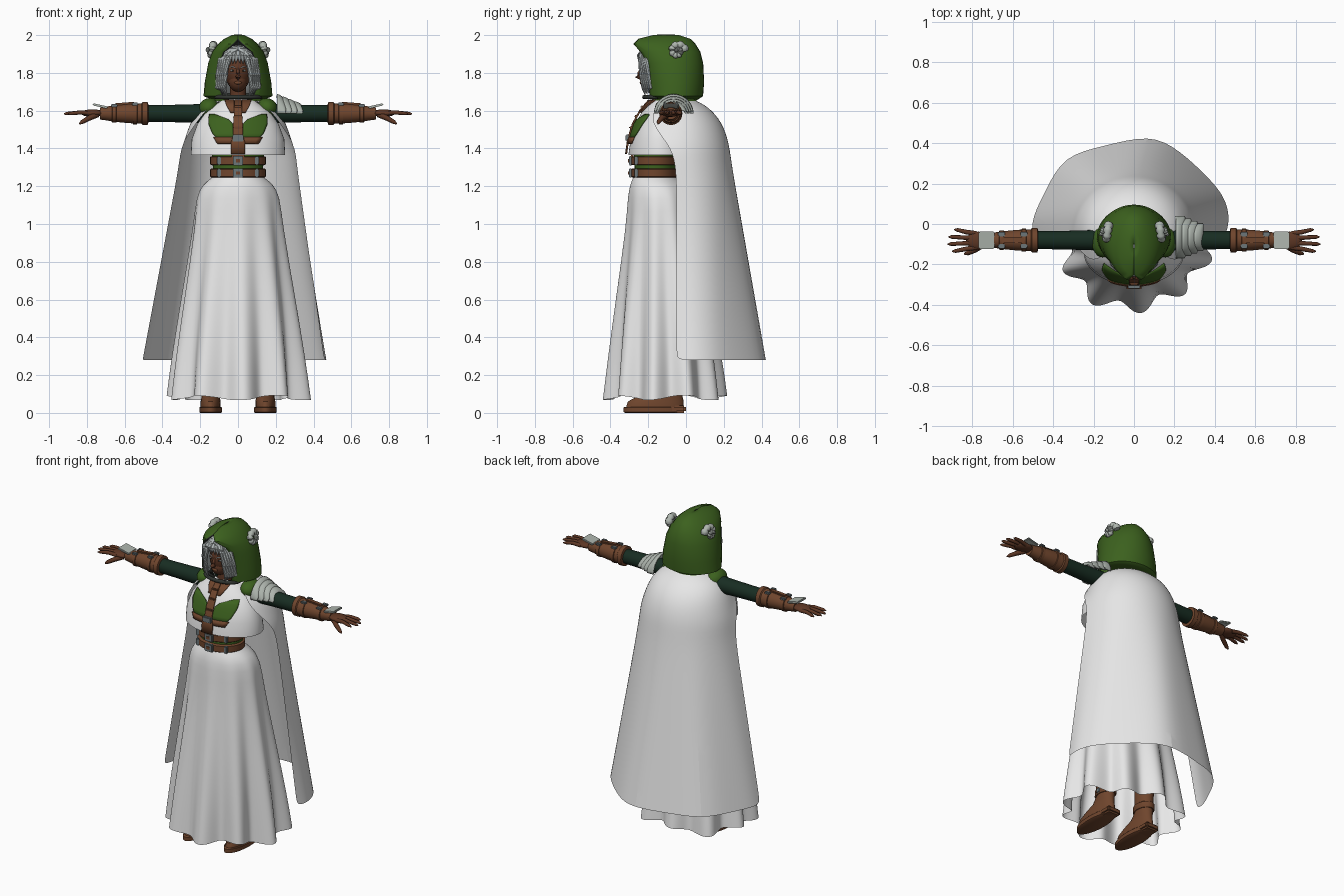
import bpy, bmesh
from math import sin, cos, pi, radians, sqrt
from mathutils import Vector, Matrix

cube = bpy.data.objects.get("Cube")
if cube:
    bpy.data.objects.remove(cube)


def material(name, *rgb):
    m = bpy.data.materials.new(name)
    m.use_nodes = True
    m.diffuse_color = (*rgb, 1)
    m.node_tree.nodes["Principled BSDF"].inputs["Base Color"].default_value = (*rgb, 1)
    return m


WHITE = material("white cloth", .8, .8, .8)
METAL = material("pale metal", .42, .46, .42)
HAIR = material("silver hair", .45, .49, .49)
GREEN = material("moss green", .045, .12, .013)
DARK = material("deep green", .009, .026, .016)
BROWN = material("brown leather", .16, .06, .026)
SKIN = material("dark skin", .11, .038, .018)
LINING = material("charcoal lining", .03, .035, .03)
STEEL = material("grey steel", .15, .18, .19)


def finish(name, bm, mats, thick=0, subsurf=0):
    """Turn a bmesh into a smooth object with sharp creases."""
    bmesh.ops.recalc_face_normals(bm, faces=bm.faces[:])
    me = bpy.data.meshes.new(name)
    bm.to_mesh(me)
    bm.free()
    me.shade_smooth()
    me.set_sharp_from_angle(angle=radians(40))
    for m in mats if isinstance(mats, tuple) else (mats,):
        me.materials.append(m)
    ob = bpy.data.objects.new(name, me)
    bpy.context.collection.objects.link(ob)
    if subsurf:
        mod = ob.modifiers.new("smooth", 'SUBSURF')
        mod.levels = mod.render_levels = subsurf
    if thick:
        mod = ob.modifiers.new("thickness", 'SOLIDIFY')
        mod.thickness = thick
        mod.offset = 0
        if len(me.materials) > 1:
            mod.material_offset = mod.material_offset_rim = 1
    return ob


def grid(name, rows, mats, closed=False, cap=False, **kw):
    """Skin a list of point rows."""
    bm = bmesh.new()
    vs = [[bm.verts.new(p) for p in r] for r in rows]
    n = len(rows[0])
    for a, b in zip(vs, vs[1:]):
        for i in range(n if closed else n - 1):
            j = (i + 1) % n
            bm.faces.new((a[i], a[j], b[j], b[i]))
    if cap:
        bm.faces.new(vs[0])
        bm.faces.new(vs[-1])
    return finish(name, bm, mats, **kw)


def loft(name, rings, mats, n=32, cap=True, x=0, **kw):
    """Rings of (z, centre y, half width, half depth)."""
    rows = [[(x + rx * cos(2 * pi * i / n), cy + ry * sin(2 * pi * i / n), z) for i in range(n)]
            for z, cy, rx, ry in rings]
    return grid(name, rows, mats, True, cap, **kw)


def tube(name, pts, radii, mats, n=10):
    pts = [Vector(p) for p in pts]
    rows = []
    for i, p in enumerate(pts):
        q = (pts[min(i + 1, len(pts) - 1)] - pts[max(i - 1, 0)]).to_track_quat('Z', 'Y')
        rows.append([p + q @ Vector((radii[i] * cos(2 * pi * k / n), radii[i] * sin(2 * pi * k / n), 0))
                     for k in range(n)])
    return grid(name, rows, mats, True, True)


def box(name, loc, size, mat, tilt=0, bevel=.004):
    bm = bmesh.new()
    bmesh.ops.create_cube(bm, size=1, matrix=Matrix.Translation(loc) @ Matrix.Rotation(tilt, 4, 'Y')
                          @ Matrix.Diagonal((*size, 1)))
    bmesh.ops.bevel(bm, geom=bm.edges[:], offset=bevel, segments=2, affect='EDGES')
    return finish(name, bm, mat)


def ball(name, loc, size, mat, tilt=0):
    bm = bmesh.new()
    bmesh.ops.create_uvsphere(bm, u_segments=24, v_segments=16, radius=1, matrix=Matrix.Translation(loc)
                              @ Matrix.Rotation(tilt, 4, 'Y') @ Matrix.Diagonal((*size, 1)))
    return finish(name, bm, mat)


# Pleated skirt, pleats deepening toward the hem
N = 160
rows = []
for z, cy, rx, ry, fold in [(1.245, -.165, .14, .115, 0), (1.21, -.15, .185, .145, 0), (1.15, -.135, .222, .172, .01),
                            (1, -.13, .235, .182, .025), (.6, -.12, .295, .24, .065), (.3, -.11, .335, .28, .1),
                            (.08, -.108, .355, .3, .13)]:
    ring = []
    for i in range(N):
        a = 2 * pi * i / N
        r = 1 + fold * (cos(10 * (a + radians(85))) * .8 + .25 * sin(3 * a + 1))
        ring.append((rx * r * cos(a), cy + ry * r * sin(a), z + .1 * fold * sin(5 * a)))
    rows.append(ring)
grid("skirt", rows, WHITE, True, subsurf=1)

# Long cloak: wavy hem rising to rounded shoulders
hem = [(-.505, -.03), (-.5, .04), (-.44, .16), (-.35, .34), (-.15, .385), (.08, .445),
       (.22, .37), (.38, .22), (.45, .13), (.475, .03), (.455, -.05)]


def arc(a, b, extent):
    steps = [radians(extent) * (i - 5) / 5 for i in range(11)]
    return [(a * sin(t), -.05 + b * cos(t)) for t in steps]


top = arc(.31, .295, 90)
rows = [[(*p, .28) for p in hem]]
for f in (.05, .45, .75):
    rows.append([(h[0] + (t[0] - h[0]) * f, h[1] + (t[1] - h[1]) * f, .28 + 1.04 * f) for h, t in zip(hem, top)])
for z, a, b, e in [(1.32, .31, .295, 90), (1.42, .305, .285, 98), (1.54, .265, .25, 125),
                   (1.625, .2, .17, 130), (1.66, .1, .09, 130)]:
    rows.append([(*p, z) for p in arc(a, b, e)])
grid("cloak", rows, WHITE, subsurf=2)

# Cropped blouse
blouse = [(1.365, -.135, .25, .17), (1.45, -.135, .245, .158), (1.53, -.13, .215, .138),
          (1.6, -.125, .165, .105), (1.665, -.12, .07, .055)]
loft("blouse", blouse, WHITE, 48, cap=False)


def on_blouse(x, z, off):
    """Point just in front of the blouse."""
    z = min(max(z, blouse[0][0]), blouse[-1][0])
    for a, b in zip(blouse, blouse[1:]):
        if z <= b[0]:
            f = (z - a[0]) / (b[0] - a[0])
            _, cy, rx, ry = [p + (q - p) * f for p, q in zip(a, b)]
            return (x, cy - ry * sqrt(max(0, 1 - (x / rx) ** 2)) - off, z)


def panel(name, spans, mat, off):
    rows = [[on_blouse(x0 + (x1 - x0) * i / 10, z, off) for i in range(11)] for z, x0, x1 in spans]
    grid(name, rows, mat, thick=.009)


for s, side in ((1, "left"), (-1, "right")):
    panel(side + "_bodice_cup", [(z, s * a, s * b) for z, a, b in
          [(1.45, .02, .11), (1.48, .02, .135), (1.53, .028, .155), (1.552, .05, .155), (1.58, .125, .15)]], GREEN, .006)
    panel(side + "_collar_strip", [(z, s * a, s * b) for z, a, b in
          [(1.59, .02, .04), (1.625, .02, .06), (1.655, .02, .07)]], BROWN, .008)
panel("under_bust_strap", [(1.425, -.11, .11), (1.46, -.13, .13)], BROWN, .01)
panel("centre_strap", [(1.37, -.037, .037), (1.43, -.037, .037), (1.47, -.025, .025),
                       (1.53, -.025, .025), (1.6, -.02, .02), (1.655, -.018, .018)], BROWN, .014)
box("chest_buckle", (0, -.31, 1.455), (.06, .02, .035), STEEL)
for z in (1.51, 1.57, 1.62):
    box("chest_clasp", on_blouse(0, z, .02), (.045, .014, .014), BROWN)

# Waist and belts
loft("waist", [(1.2, -.165, .14, .112), (1.3, -.165, .133, .107), (1.385, -.165, .14, .112), (1.5, -.14, .15, .11)], GREEN)
for z in (1.27, 1.335):
    loft("belt", [(z - .023, -.17, .142, .116), (z - .019, -.17, .147, .121),
                  (z + .019, -.17, .147, .121), (z + .023, -.17, .142, .116)], BROWN, 40)
    box("belt_buckle", (0, -.294, z), (.055, .018, .05), STEEL)
    box("belt_buckle_centre", (0, -.3, z), (.03, .014, .025), BROWN)
    for x in (-.1, .1):
        box("belt_stud_plate", (x, -.264, z), (.02, .018, .045), STEEL)
box("belt_front_tab", (0, -.285, 1.375), (.07, .012, .05), BROWN)

# Head and face
ball("head", (0, -.155, 1.81), (.07, .088, .105), SKIN)
ball("jaw", (0, -.185, 1.755), (.05, .055, .055), SKIN)
tube("neck", [(0, -.13, 1.6), (0, -.135, 1.68), (0, -.14, 1.78)], [.055, .042, .042], SKIN, 20)
tube("nose", [(0, -.236, 1.825), (0, -.25, 1.795), (0, -.258, 1.782), (0, -.24, 1.77)], [.006, .01, .014, .008], SKIN)
ball("lips", (0, -.236, 1.748), (.02, .009, .009), BROWN)
for s in (1, -1):
    ball("eye", (s * .028, -.229, 1.812), (.013, .008, .006), HAIR)
    ball("pupil", (s * .028, -.235, 1.812), (.005, .004, .005), LINING)
    tube("eyebrow", [(s * .013, -.24, 1.826), (s * .03, -.236, 1.834), (s * .045, -.222, 1.829)], [.002, .004, .001], HAIR)


def shell(name, spans, mats, **kw):
    """Open-fronted wrap: (z, half width, front y, back y, wrap angle)."""
    rows = []
    for z, w, yf, yb, e in spans:
        e = radians(e)
        ry = (yb - yf) / (1 - cos(e))
        rows.append([(w * sin(e * (i - 16) / 16), yb - ry + ry * cos(e * (i - 16) / 16), z) for i in range(33)])
    return grid(name, rows, mats, **kw)


# Hair: cap, side locks and fringe
shell("hair_cap", [(1.69, .1, -.18, -.03, 120), (1.8, .102, -.2, -.02, 118), (1.88, .09, -.23, -.04, 135),
                   (1.925, .062, -.25, -.07, 180), (1.945, .01, -.18, -.13, 180)], HAIR, thick=.012)
for s in (1, -1):
    for k in range(5):
        x = .066 + .01 * k
        tube("side_lock", [(s * .03, -.225, 1.925), (s * (x - .012), -.24 + .008 * k, 1.87),
                           (s * x, -.235 + .01 * k, 1.79), (s * (x + .005), -.225 + .01 * k, 1.72),
                           (s * (x - .008), -.215 + .01 * k, 1.68 + .007 * k)], [.009, .014, .013, .011, .002], HAIR, 8)
    for k in range(4):
        x = .006 + .016 * k
        tube("fringe_lock", [(s * x * .5, -.22, 1.93), (s * x, -.25 + .003 * k, 1.89),
                             (s * (x + .006), -.248 + .005 * k, 1.85 - .004 * k)], [.01, .012, .002], HAIR, 8)

# Hood with charcoal lining, and its curled horns
shell("hood", [(1.657, .12, -.16, .05, 160), (1.68, .178, -.19, .085, 152), (1.75, .17, -.19, .09, 142),
               (1.85, .152, -.2, .085, 140), (1.91, .13, -.235, .07, 145), (1.95, .1, -.275, .045, 165),
               (1.975, .07, -.25, .02, 180), (1.995, .03, -.17, -.04, 180), (1.998, .003, -.12, -.1, 180)],
      (GREEN, LINING), thick=.012)
tube("hood_hem", [(.115 * cos(a), -.15 + .07 * sin(a), 1.672) for a in [pi + pi * i / 12 for i in range(13)]],
     [.012] * 13, LINING)
for s, side in ((1, "left"), (-1, "right")):
    pts, radii = [], []
    for i in range(37):
        a, f = i * pi / 12, i / 36
        r = .036 * (1 - f) + .004
        pts.append((s * (.125 + .04 * f), -.045 + r * cos(a), 1.915 + r * sin(a)))
        radii.append((.024 - .014 * f) * (1 if i % 3 else .72))
    tube(side + "_horn", pts, radii, METAL)

for s, side in ((1, "left"), (-1, "right")):
    # Sleeve, gauntlet and straps
    Y, Z = -.08, 1.585
    def along(name, prof, mat, n=24):
        tube(side + name, [(s * x, Y, Z) for x, r in prof], [r for x, r in prof], mat, n)
    along("_sleeve", [(.1, .06), (.2, .05), (.3, .047), (.4, .045), (.49, .044)], DARK)
    along("_gauntlet", [(.475, .05), (.478, .06), (.505, .061), (.51, .054), (.58, .051), (.66, .043),
                        (.7, .036), (.73, .032)], BROWN)
    for x, r in ((.545, .057), (.655, .048)):
        along("_wrist_strap", [(x - .012, r - .004), (x - .01, r), (x + .01, r), (x + .012, r - .004)], BROWN)
        for y in (Y - .03, Y + .03):
            box(side + "_strap_buckle", (s * x, y, Z + r * .88), (.035, .022, .014), STEEL)
    box(side + "_wrist_plate", (s * .73, Y, Z + .04), (.08, .085, .012), METAL, s * -.22)
    box(side + "_forearm_plate", (s * .6, Y, Z + .052), (.11, .03, .012), BROWN, s * .08)
    # Hand
    ball(side + "_palm", (s * .77, Y - .002, Z + .002), (.062, .044, .02), SKIN)
    for k in range(4):
        y = Y - .036 + .023 * k
        spread = (k - 1.5) * .012
        end = (.9, .922, .918, .89)[k]
        tube(side + "_finger", [(s * .78, y, Z), (s * .83, y + spread * .4, Z + .006),
                                (s * (end - .015), y + spread, Z), (s * end, y + spread * 1.1, Z - .003)],
             [.012, .0115, .009, .003], SKIN)
    tube(side + "_thumb", [(s * .745, Y - .02, Z - .005), (s * .79, Y - .05, Z - .025),
                           (s * .825, Y - .065, Z - .045), (s * .84, Y - .068, Z - .055)], [.016, .014, .011, .004], SKIN)
    # Green shoulder flap
    ball(side + "_shoulder_flap", (s * .155, -.09, 1.615), (.055, .075, .05), GREEN, s * .5)
    # Boot
    bx = s * .145
    loft(side + "_boot_sole", [(0, -.17, .054, .15), (.004, -.17, .06, .16), (.028, -.17, .06, .16), (.032, -.17, .056, .155)], BROWN, x=bx)
    loft(side + "_boot", [(.03, -.165, .053, .152), (.06, -.16, .053, .148), (.085, -.14, .048, .122), (.11, -.105, .045, .085),
                          (.15, -.085, .046, .065), (.3, -.08, .054, .062), (.45, -.08, .06, .066)], BROWN, x=bx)
    box(side + "_boot_heel", (bx, -.05, .02), (.095, .1, .04), BROWN, bevel=.01)
    loft(side + "_boot_strap", [(.15, -.085, .05, .07), (.155, -.085, .054, .074), (.185, -.083, .055, .072), (.19, -.083, .05, .068)], BROWN, x=bx)
    box(side + "_boot_buckle", (bx + s * .053, -.085, .17), (.012, .03, .03), STEEL)

# Layered pauldron on the left shoulder
for k in range(4):
    x = .205 + .03 * k
    rows = []
    for j in range(7):
        a = radians(12 + 13 * j)
        rows.append([(x + .055 * sin(a) - .01, -.065 + (.1 - .012 * k) * cos(t), 1.585 + (.1 - .013 * k) * sin(t) * cos(a * .75))
                     for t in [pi * i / 20 for i in range(21)]])
    grid("pauldron_plate", rows, METAL, thick=.01)
